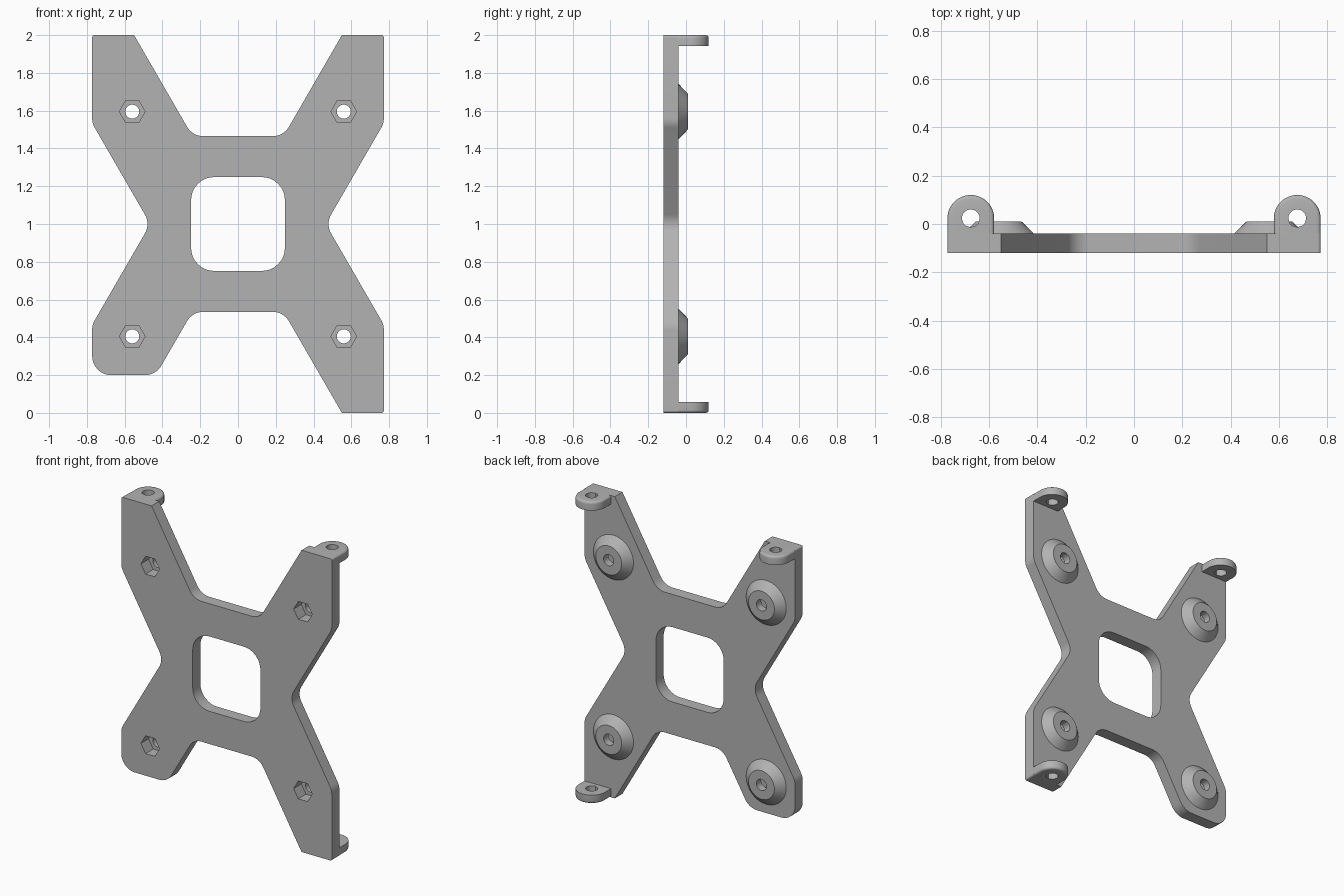
import bpy, bmesh
from math import pi, sin, cos, tan
from mathutils import Vector

if "Cube" in bpy.data.objects:
    bpy.data.objects.remove(bpy.data.objects["Cube"], do_unlink=True)

FRONT, BACK = -0.12, -0.04       # plate faces
HOLE_X, HOLE_Z = 0.56, 0.595     # mounting holes, offset from the middle
BORE = 0.037
MID = 1.0

grey = bpy.data.materials.new("plain grey")
grey.use_nodes = True
grey.diffuse_color = (0.45, 0.45, 0.45, 1)
grey.node_tree.nodes["Principled BSDF"].inputs["Base Color"].default_value = grey.diffuse_color


def finish(name, bm):
    bmesh.ops.recalc_face_normals(bm, faces=bm.faces)
    mesh = bpy.data.meshes.new(name)
    bm.to_mesh(mesh)
    bm.free()
    mesh.materials.append(grey)
    obj = bpy.data.objects.new(name, mesh)
    bpy.context.collection.objects.link(obj)
    bpy.ops.object.select_all(action="DESELECT")
    obj.select_set(True)
    bpy.context.view_layer.objects.active = obj
    bpy.ops.object.shade_smooth_by_angle(angle=pi / 6)
    return obj


def rounded(corners, steps=8):
    """Polygon of (x, z, radius) corners with filleted corners."""
    points = []
    for i, (x, z, r) in enumerate(corners):
        p = Vector((x, z))
        if r == 0:
            points.append(p)
            continue
        u = (Vector(corners[i - 1][:2]) - p).normalized()
        v = (Vector(corners[(i + 1) % len(corners)][:2]) - p).normalized()
        half = u.angle(v) / 2
        centre = p + (u + v).normalized() * r / sin(half)
        start = p + u * r / tan(half) - centre
        end = p + v * r / tan(half) - centre
        points += [centre + start.lerp(end, k / steps).normalized() * r
                   for k in range(steps + 1)]
    return points


def loft_loop(name, rings):
    """Closed rings joined one to the next, and the last to the first."""
    bm = bmesh.new()
    rows = [[bm.verts.new(p) for p in ring] for ring in rings]
    n = len(rows[0])
    for k, row in enumerate(rows):
        after = rows[(k + 1) % len(rows)]
        for i in range(n):
            j = (i + 1) % n
            bm.faces.new((row[i], row[j], after[j], after[i]))
    return finish(name, bm)


def arm(sx, sz, short=False):
    """Corners of one arm, from the crotch to the shoulder."""
    if short:
        tip = [(0.435, 0.8, 0.1), (0.772, 0.8, 0.1)]
    else:
        tip = [(0.55, 1.0, 0), (0.772, 1.0, 0.012)]
    pts = [(0.241, 0.465, 0.1)] + tip + [(0.772, 0.533, 0.1)]
    return [(sx * x, MID + sz * z, r) for x, z, r in pts]


# Plate: X-shaped outline, square window and hexagonal nut pockets
outline = (arm(1, 1) + [(0.464, MID, 0.1)] + arm(1, -1)[::-1]
           + arm(-1, -1, short=True) + [(-0.464, MID, 0.1)] + arm(-1, 1)[::-1])
loops = [rounded(outline)]
loops.append(rounded([(sx * 0.248, MID + sz * 0.248, 0.12)
                      for sx, sz in ((1, 1), (1, -1), (-1, -1), (-1, 1))]))
sides = [(sx, sz) for sx in (1, -1) for sz in (1, -1)]
for sx, sz in sides:
    loops.append([Vector((sx * HOLE_X + 0.068 * cos(k * pi / 3),
                          MID + sz * HOLE_Z + 0.068 * sin(k * pi / 3))) for k in range(6)])
bm = bmesh.new()
for loop in loops:
    verts = [bm.verts.new((p.x, FRONT, p.y)) for p in loop]
    for i, v in enumerate(verts):
        bm.edges.new((verts[i - 1], v))
bmesh.ops.triangle_fill(bm, use_beauty=True, use_dissolve=False, edges=bm.edges[:])
out = bmesh.ops.extrude_face_region(bm, geom=bm.faces[:], use_keep_orig=True)
moved = [g for g in out["geom"] if isinstance(g, bmesh.types.BMVert)]
bmesh.ops.translate(bm, verts=moved, vec=(0, BACK - FRONT, 0))
finish("plate", bm)

# Conical bosses behind the nut pockets, each with a screw bore
for sx, sz in sides:
    name = ("upper" if sz > 0 else "lower") + ("_left" if sx > 0 else "_right") + "_boss"
    profile = [(BORE, BACK), (0.147, BACK), (0.095, 0.01), (BORE, 0.01)]
    loft_loop(name, [[(sx * HOLE_X + r * cos(a), y, MID + sz * HOLE_Z + r * sin(a))
                      for a in (2 * pi * k / 40 for k in range(40))] for r, y in profile])


# Ear tabs: round-ended, bored, with a softened outer rim
def ear(name, x, sz):
    cy, radius, rim, thick = 0.023, 0.097, 0.015, 0.057

    def outer(inset):
        r = radius - inset
        arc = [Vector((r * cos(k * pi / 24), r * sin(k * pi / 24))) for k in range(25)]
        return arc + [Vector((f * r, BACK - cy)) for f in (-1, -0.5, 0, 0.5, 1)]

    def place(pts, height):
        return [(x + p.x, cy + p.y, MID + sz * height) for p in pts]

    bore = [p.normalized() * BORE for p in outer(0)]
    rings = [place(outer(0), 1 - thick)]
    for k in range(5):
        a = k * pi / 8
        rings.append(place(outer(rim * (1 - cos(a))), 1 - rim + rim * sin(a)))
    rings += [place(bore, 1), place(bore, 1 - thick)]
    loft_loop(name, rings)


ear("upper_left_ear", 0.675, 1)
ear("upper_right_ear", -0.675, 1)
ear("lower_left_ear", 0.675, -1)
